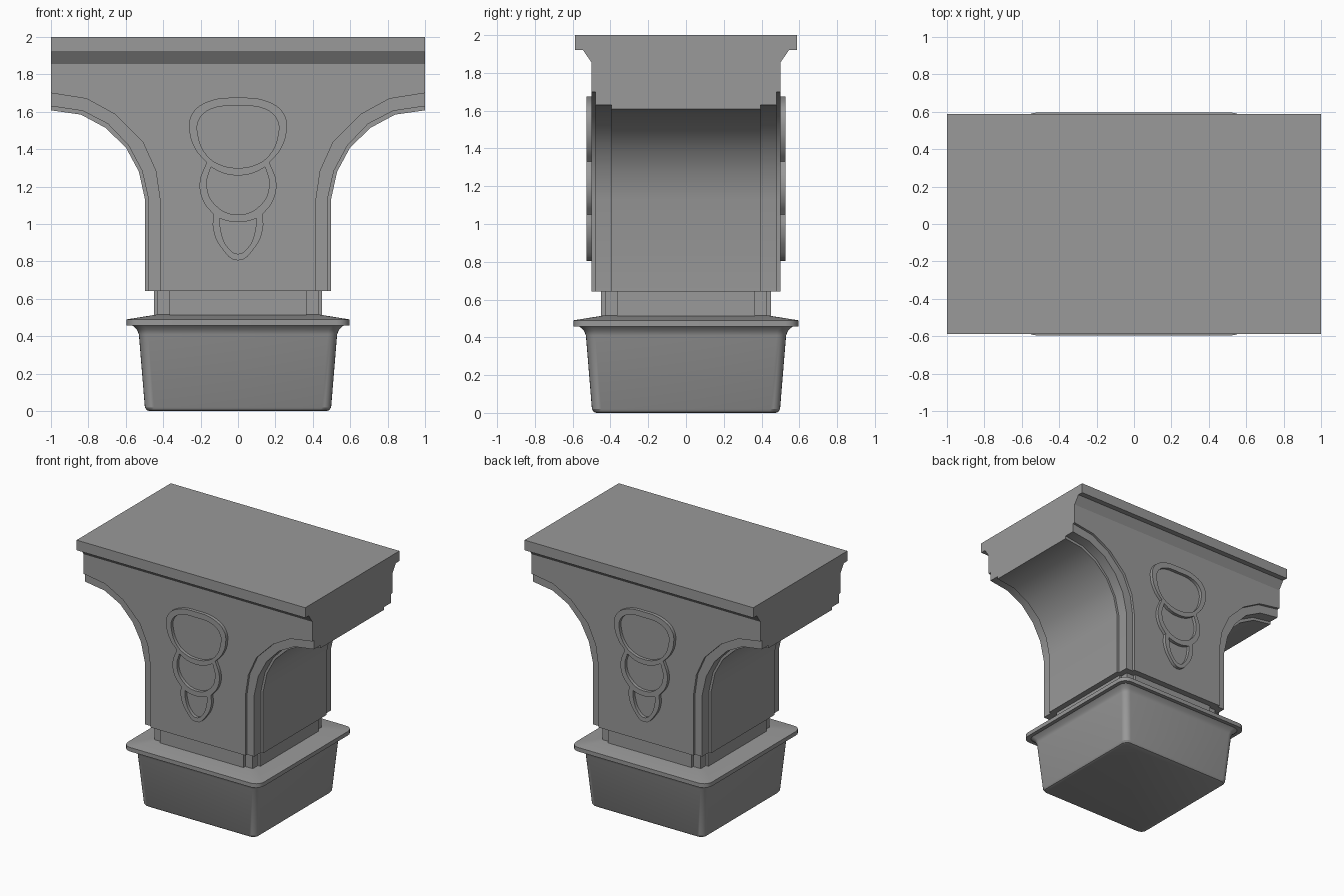
import bpy, bmesh, math
from mathutils import Matrix

cube = bpy.data.objects.get("Cube")
if cube:
    bpy.data.objects.remove(cube, do_unlink=True)

# One stone colour
stone = bpy.data.materials.new("grey stone")
stone.use_nodes = True
GREY = (0.32, 0.32, 0.32, 1)
stone.diffuse_color = GREY
stone.node_tree.nodes["Principled BSDF"].inputs["Base Color"].default_value = GREY


def add_object(name, mesh, angle=30):
    obj = bpy.data.objects.new(name, mesh)
    bpy.context.collection.objects.link(obj)
    mesh.materials.clear()
    mesh.materials.append(stone)
    bpy.ops.object.select_all(action='DESELECT')
    obj.select_set(True)
    bpy.context.view_layer.objects.active = obj
    bpy.ops.object.shade_smooth_by_angle(angle=math.radians(angle))
    return obj


def loft(name, rings, angle=30):
    """Skin a list of equal-length point rings and cap both ends."""
    bm = bmesh.new()
    loops = [[bm.verts.new(p) for p in ring] for ring in rings]
    n = len(loops[0])
    for a, b in zip(loops, loops[1:]):
        for i in range(n):
            j = (i + 1) % n
            bm.faces.new((a[i], a[j], b[j], b[i]))
    bm.faces.new(loops[0][::-1])
    bm.faces.new(loops[-1])
    bmesh.ops.recalc_face_normals(bm, faces=bm.faces)
    mesh = bpy.data.meshes.new(name)
    bm.to_mesh(mesh)
    bm.free()
    return add_object(name, mesh, angle)


def mirrored(half):
    """Close a right-hand outline with its mirror image."""
    return half + [(-x, z) for x, z in reversed(half)]


def rounded_square(half, radius, z, steps=5):
    ring = []
    for k in range(4):
        for s in range(steps + 1):
            a = math.pi / 2 * (k + s / steps)
            cx = (half - radius) * (1 if k in (0, 3) else -1)
            cy = (half - radius) * (1 if k < 2 else -1)
            ring.append((cx + radius * math.cos(a), cy + radius * math.sin(a), z))
    return ring


# Base block: tapered, with a flared rim and a sloping top
base = [(0, .475, .04), (.005, .488, .045), (.02, .498, .05), (.41, .53, .05),
        (.435, .54, .055), (.458, .565, .06), (.458, .595, .07),
        (.49, .595, .07), (.515, .44, .03)]
loft("base_block", [rounded_square(h, r, z) for z, h, r in base])

# Neck: square post with notched corners
w, m, n = 0.45, 0.43, 0.365
corner = [(w, n), (m, n), (m, m), (n, m), (n, w)]
section = []
for turn in range(4):
    section += corner
    corner = [(-y, x) for x, y in corner]
loft("neck", [[(x, y, z) for x, y in section] for z in (.505, .65)])

# Bracket body: flared arch outline, stepped back towards the middle
TOP = 1.855
face_edge = [(1, TOP), (1, 1.70), (.81, 1.67), (.655, 1.585), (.51, 1.44),
             (.44, 1.285), (.417, 1.13), (.417, .642)]
step_edge = [(1, TOP), (1, 1.63), (.83, 1.605), (.695, 1.535), (.585, 1.42),
             (.513, 1.285), (.478, 1.13), (.478, .642)]
arch_edge = [(1, TOP), (1, 1.608), (.84, 1.585), (.71, 1.515), (.60, 1.41),
             (.53, 1.28), (.497, 1.13), (.497, .642)]
layers = [(.5, face_edge), (.48, face_edge), (.48, step_edge),
          (.395, step_edge), (.395, arch_edge)]
layers = [(-y, e) for y, e in layers] + layers[::-1]
loft("bracket_body", [[(x, y, z) for x, z in mirrored(e)] for y, e in layers])

# Cornice: top slab with a sloped moulding below it
cornice = [(.5, TOP), (.545, 1.92), (.588, 1.92), (.588, 2)]
loft("cornice", [[(x, y, z) for y, z in mirrored(cornice)] for x in (-1, 1)])

# Ornament: three joined raised rings (True marks a sharp corner)
outer = [(0, 1.675, False), (.16, 1.655, False), (.245, 1.59, False),
         (.26, 1.50, False), (.225, 1.395, False), (.168, 1.33, True),
         (.205, 1.22, False), (.185, 1.12, False), (.13, 1.05, True),
         (.134, .98, False), (.09, .875, False), (0, .805, False)]
large_hole = [(0, 1.63, False), (.15, 1.612, False), (.21, 1.555, False),
              (.215, 1.48, False), (.165, 1.365, False), (.09, 1.315, False),
              (0, 1.30, False)]
middle_hole = [(0, 1.26, False), (.08, 1.272, False), (.145, 1.305, True),
               (.167, 1.21, False), (.125, 1.105, False), (0, 1.05, False)]
small_hole = [(0, 1.01, False), (.05, 1.015, False), (.098, 1.03, True),
              (.09, .955, False), (.055, .875, False), (0, .84, False)]


def ornament(name, side):
    curve = bpy.data.curves.new(name, 'CURVE')
    curve.dimensions = '2D'
    curve.fill_mode = 'BOTH'
    curve.extrude = 0.0145
    curve.resolution_u = 4
    for half in (outer, large_hole, middle_hole, small_hole):
        pts = half + [(-x, z, c) for x, z, c in half[-2:0:-1]]
        spline = curve.splines.new('BEZIER')
        spline.bezier_points.add(len(pts) - 1)
        spline.use_cyclic_u = True
        for bp, (x, z, sharp) in zip(spline.bezier_points, pts):
            bp.co = (x, z, 0)
            kind = 'VECTOR' if sharp else 'AUTO'
            bp.handle_left_type = bp.handle_right_type = kind
    temp = bpy.data.objects.new(name + "_curve", curve)
    bpy.context.collection.objects.link(temp)
    graph = bpy.context.evaluated_depsgraph_get()
    mesh = bpy.data.meshes.new_from_object(temp.evaluated_get(graph))
    bpy.data.objects.remove(temp, do_unlink=True)
    mesh.transform(Matrix.Translation((0, side * 0.511, 0))
                   @ Matrix.Rotation(math.pi / 2, 4, 'X'))
    bm = bmesh.new()
    bm.from_mesh(mesh)
    bmesh.ops.remove_doubles(bm, verts=bm.verts, dist=0.0005)
    bmesh.ops.recalc_face_normals(bm, faces=bm.faces)
    bm.to_mesh(mesh)
    bm.free()
    mesh.name = name
    add_object(name, mesh)


ornament("front_ornament", -1)
ornament("back_ornament", 1)
